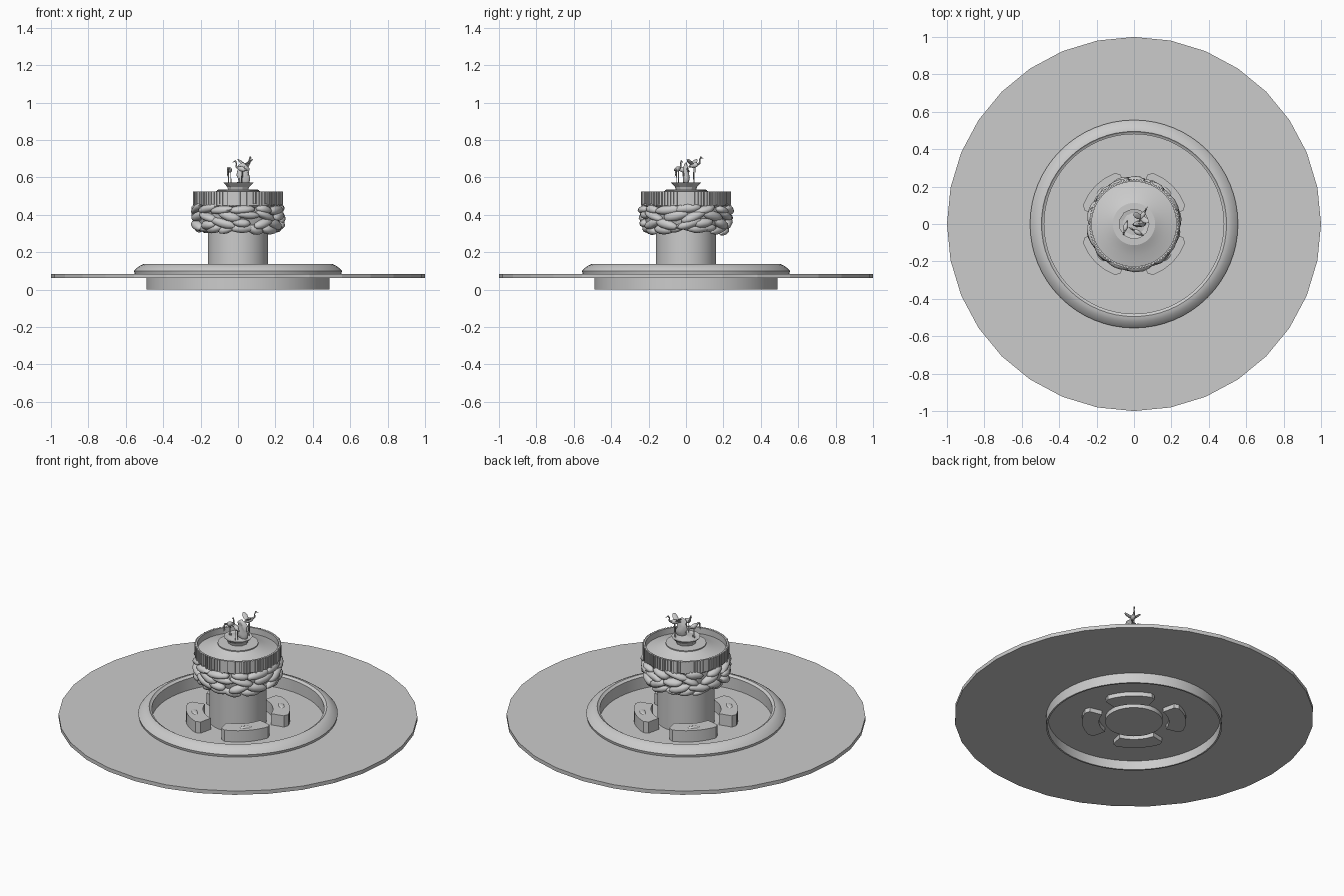
import bpy, bmesh, math, random
from math import sin, cos, pi, radians
from mathutils import Matrix, Vector, noise

if "Cube" in bpy.data.objects:
    bpy.data.objects.remove(bpy.data.objects["Cube"])

random.seed(4)

def finish(name, bm, angle=35):
    bmesh.ops.recalc_face_normals(bm, faces=bm.faces)
    me = bpy.data.meshes.new(name)
    bm.to_mesh(me)
    bm.free()
    ob = bpy.data.objects.new(name, me)
    bpy.context.collection.objects.link(ob)
    if angle:
        bpy.ops.object.select_all(action='DESELECT')
        ob.select_set(True)
        bpy.context.view_layer.objects.active = ob
        bpy.ops.object.shade_smooth_by_angle(angle=radians(angle))
    return ob

def lathe(name, profile, n=64, closed=True, angle=35):
    """Revolve (radius, z) points around z; radius 0 becomes a single pole."""
    bm = bmesh.new()
    rings = []
    for r, z in profile:
        if r == 0:
            rings.append([bm.verts.new((0, 0, z))] * n)
        else:
            rings.append([bm.verts.new((r * cos(2 * pi * i / n), r * sin(2 * pi * i / n), z)) for i in range(n)])
    pairs = list(zip(rings, rings[1:])) + ([(rings[-1], rings[0])] if closed else [])
    for a, b in pairs:
        for i in range(n):
            j = (i + 1) % n
            vs = list(dict.fromkeys((a[i], a[j], b[j], b[i])))
            if len(vs) > 2:
                bm.faces.new(vs)
    return finish(name, bm, angle)

def blob(bm, loc, scale, rot=Matrix.Identity(4), sub=2):
    m = Matrix.Translation(loc) @ rot @ Matrix.Diagonal((*scale, 1))
    return bmesh.ops.create_icosphere(bm, subdivisions=sub, radius=1, matrix=m)['verts']

def tube(bm, pts, radii, n=6):
    for (a, b), (ra, rb) in zip(zip(pts, pts[1:]), zip(radii, radii[1:])):
        a, b = Vector(a), Vector(b)
        d = b - a
        m = Matrix.Translation((a + b) / 2) @ d.to_track_quat('Z', 'Y').to_matrix().to_4x4()
        bmesh.ops.create_cone(bm, cap_ends=True, segments=n, radius1=ra, radius2=rb, depth=d.length, matrix=m)

# Paved ground ring, low-poly
lathe("paving", [(0.49, 0.062), (1, 0.062), (1, 0.085), (0.49, 0.085)], n=32, angle=0)

# Basin wall with rounded coping
lathe("basin_wall", [(0.48, 0), (0.49, 0), (0.49, 0.085), (0.553, 0.085), (0.556, 0.1), (0.545, 0.113),
                     (0.525, 0.128), (0.508, 0.136), (0.495, 0.138), (0.488, 0.13), (0.48, 0.128)])
lathe("basin_floor", [(0, 0.056), (0.484, 0.056)], closed=False)

# Central column
lathe("column", [(0, 0.03), (0.16, 0.03), (0.16, 0.34), (0, 0.34)], closed=False)

# Four curved plinths around the column, each with an oval nozzle cap
def plinth(index):
    mid, half, ri, ro = pi / 4 + index * pi / 2, radians(30), 0.195, 0.29
    outline = []
    for k in range(13):
        t = -1 + k / 6
        r = ro - (0.018 if abs(t) == 1 else 0)
        outline.append((r * cos(mid + half * t), r * sin(mid + half * t)))
    for k in range(9):
        t = (1 - k / 4) * 0.97
        outline.append((ri * cos(mid + half * t), ri * sin(mid + half * t)))
    bm = bmesh.new()
    f = bm.faces.new([bm.verts.new((x, y, 0.03)) for x, y in outline])
    ext = bmesh.ops.extrude_face_region(bm, geom=[f])
    bmesh.ops.translate(bm, vec=(0, 0, 0.095), verts=[v for v in ext['geom'] if isinstance(v, bmesh.types.BMVert)])
    blob(bm, (0.245 * cos(mid), 0.245 * sin(mid), 0.125), (0.016, 0.034, 0.005), Matrix.Rotation(mid, 4, 'Z'))
    finish(f"plinth_{index + 1}", bm)

for i in range(4):
    plinth(i)

# Upper drum: core, rim and shallow cone roof
lathe("drum", [(0.15, 0.325), (0.2, 0.325), (0.222, 0.36), (0.222, 0.44), (0.234, 0.45), (0.234, 0.525),
               (0.226, 0.525), (0.226, 0.488), (0.17, 0.503), (0.13, 0.52), (0.113, 0.528),
               (0.113, 0.534), (0, 0.536)], closed=False)

# Vertical slats around the drum rim
bm = bmesh.new()
N = 84
for i in range(N):
    a = 2 * pi * i / N
    h = random.uniform(0.066, 0.08)
    w = random.uniform(0.009, 0.013)
    m = (Matrix.Rotation(a, 4, 'Z') @ Matrix.Translation((0.236, 0, 0.525 - h / 2))
         @ Matrix.Diagonal((random.uniform(0.006, 0.012), w, h, 1)))
    bmesh.ops.create_cube(bm, size=1, matrix=m)
finish("rim_slats", bm, 0)

# Piled rockwork below the slats
bm = bmesh.new()
for row, (z, rad, count) in enumerate([(0.43, 0.222, 13), (0.392, 0.224, 12), (0.352, 0.222, 13), (0.325, 0.205, 15)]):
    for i in range(count):
        a = 2 * pi * (i + 0.5 * (row % 2) + random.uniform(-0.2, 0.2)) / count
        tilt = Matrix.Rotation(a, 4, 'Z') @ Matrix.Rotation(random.uniform(-0.4, 0.4), 4, 'X') @ Matrix.Rotation(0.15, 4, 'Y')
        s = (random.uniform(0.025, 0.034), random.uniform(0.05, 0.075), random.uniform(0.02, 0.028))
        loc = Vector((rad * cos(a), rad * sin(a), z + random.uniform(-0.006, 0.006)))
        for v in blob(bm, loc, s, tilt):
            v.co += (v.co - loc) * 0.22 * noise.noise(v.co * 25)
finish("rockwork", bm, 50)

# Rocky perch under the birds
lathe("perch_base", [(0, 0.535), (0.055, 0.535), (0.06, 0.55), (0.082, 0.572), (0.06, 0.568), (0, 0.575)],
      n=11, closed=False, angle=0)
bm = bmesh.new()
for v in blob(bm, Vector((0.03, 0.0, 0.615)), (0.034, 0.016, 0.065), Matrix.Rotation(-0.1, 4, 'Y'), 3):
    v.co += Vector((1, 1, 0.5)) * 0.01 * noise.noise(v.co * 40)
finish("perch_rock", bm, 40)

# Long-legged wading birds
def bird(name, x, y, z, heading, wings=False, head_down=False):
    bm = bmesh.new()
    blob(bm, (0, 0, 0), (0.026, 0.013, 0.014), Matrix.Rotation(-0.25, 4, 'Y'))
    for s in (-1, 1):
        tube(bm, [(0, 0.006 * s, -0.008), (-0.003, 0.007 * s, 0.57 - z)], [0.0025, 0.0018])
        if wings:
            blob(bm, (-0.014, 0.022 * s, 0.016), (0.016, 0.03, 0.004), Matrix.Rotation(0.6 * s, 4, 'X'))
    if head_down:
        pts = [(0.02, 0, 0.005), (0.034, 0, 0.012), (0.042, 0, 0), (0.04, 0, -0.02), (0.046, 0, -0.034)]
    else:
        pts = [(0.02, 0, 0.005), (0.034, 0, 0.012), (0.032, 0, 0.03), (0.04, 0, 0.042), (0.056, 0, 0.036)]
    tube(bm, pts, [0.007, 0.005, 0.004, 0.004, 0.001])
    blob(bm, pts[3], (0.006, 0.005, 0.005))
    tube(bm, [(-0.018, 0, -0.002), (-0.036, 0, -0.008)], [0.009, 0.003])
    bm.transform(Matrix.Translation((x, y, z)) @ Matrix.Rotation(radians(heading), 4, 'Z'))
    finish(name, bm)

bird("bird_left", -0.045, -0.015, 0.64, 255, head_down=True)
bird("bird_front", 0.02, -0.045, 0.645, 150)
bird("bird_winged", 0.045, 0.045, 0.665, 60, wings=True)
